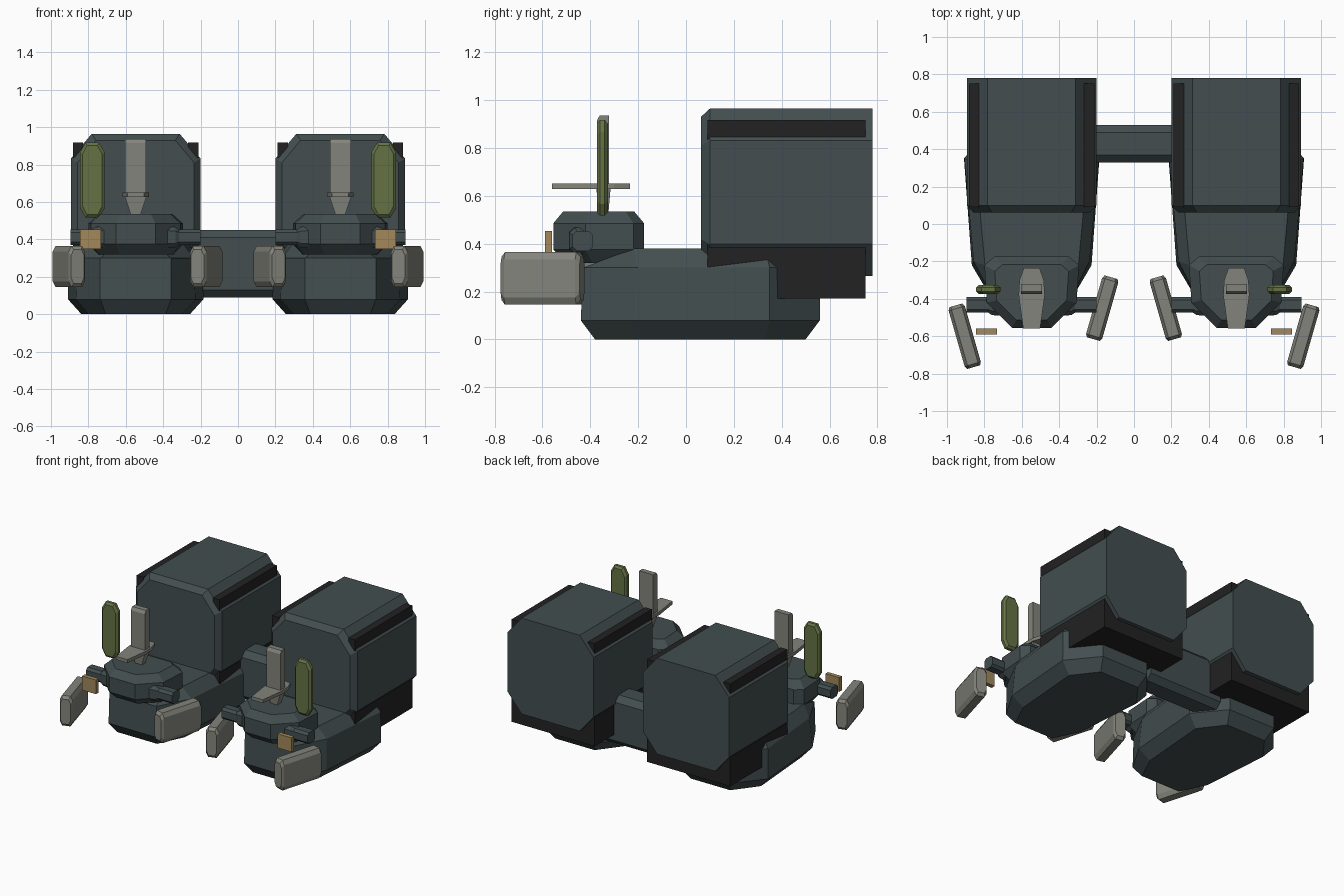
import bpy, bmesh, math
from mathutils import Matrix, Vector

if "Cube" in bpy.data.objects:
    bpy.data.objects.remove(bpy.data.objects["Cube"])

CX = 0.547  # centre line of one of the two units


def mat(name, rgb):
    m = bpy.data.materials.new(name)
    m.diffuse_color = (*rgb, 1)
    m.use_nodes = True
    m.node_tree.nodes["Principled BSDF"].inputs["Base Color"].default_value = m.diffuse_color
    return m


SLATE = mat("dark_slate", (0.056, 0.076, 0.079))
BLACK = mat("black", (0.016, 0.016, 0.016))
GREY = mat("warm_grey", (0.23, 0.23, 0.20))
GREEN = mat("olive_green", (0.13, 0.17, 0.06))
GOLD = mat("ochre", (0.36, 0.25, 0.105))


def finish(name, bm, material, mirror=True):
    bmesh.ops.recalc_face_normals(bm, faces=bm.faces[:])
    me = bpy.data.meshes.new(name)
    bm.to_mesh(me)
    bm.free()
    me.materials.append(material)
    ob = bpy.data.objects.new(name, me)
    bpy.context.collection.objects.link(ob)
    if mirror:  # second unit on the other side
        mod = ob.modifiers.new("mirror", 'MIRROR')
        mod.use_mirror_merge = False
    return ob


def loft(name, rings, material, mirror=True, matrix=None):
    """Skin rings of equal even length; caps are strips joining opposite points."""
    bm = bmesh.new()
    rows = [[bm.verts.new(p) for p in r] for r in rings]
    n = len(rows[0])
    for a, b in zip(rows, rows[1:]):
        for i in range(n):
            j = (i + 1) % n
            bm.faces.new((a[i], a[j], b[j], b[i]))
    for r in (rows[0], rows[-1]):
        for i in range(n // 2 - 1):
            bm.faces.new((r[i], r[i + 1], r[n - 2 - i], r[n - 1 - i]))
    if matrix:
        bm.transform(matrix)
    return finish(name, bm, material, mirror)


def plan(pts, cx=CX):
    """Ring from (half width, y, z) points, symmetric about cx."""
    return [(cx + w, y, z) for w, y, z in pts] + [(cx - w, y, z) for w, y, z in reversed(pts)]


def octagon(hx, hz, cx, cz):
    """Chamfered rectangle as (half x, chamfer) and (half z, chamfer)."""
    (a, ca), (b, cb) = hx, hz
    half = [(a - ca, -b), (a, -b + cb), (a, b - cb), (a - ca, b)]
    return [(cx + u, cz + v) for u, v in half] + [(cx - u, cz + v) for u, v in reversed(half)]


def box(name, lo, hi, material, mirror=True):
    (x0, y0, z0), (x1, y1, z1) = lo, hi
    ring = [(x0, y0), (x1, y0), (x1, y1), (x0, y1)]
    return loft(name, [[(x, y, z) for x, y in ring] for z in (z0, z1)], material, mirror)


# Boat-shaped lower hull
def hull_ring(pts, z):
    return plan([(w, y, z) for w, y in pts])


loft("hull", [
    hull_ring([(0.16, -0.38), (0.25, -0.19), (0.29, 0.33), (0.16, 0.50)], 0.0),
    hull_ring([(0.19, -0.44), (0.32, -0.22), (0.362, 0.35), (0.19, 0.56)], 0.08),
    hull_ring([(0.19, -0.43), (0.31, -0.20), (0.36, 0.35), (0.19, 0.56)], 0.30),
    plan([(0.17, -0.38, 0.315), (0.25, -0.22, 0.38), (0.30, 0.33, 0.38), (0.16, 0.50, 0.38)]),
], SLATE)

# Large rear container with chamfered edges and a bevelled front
outer = octagon((0.347, 0.112), (0.35, 0.133), CX, 0.615)
inner = octagon((0.312, 0.10), (0.315, 0.12), CX, 0.615)
loft("container", [[(x, y, z) for x, z in r]
                   for r, y in ((inner, 0.062), (outer, 0.10), (outer, 0.78))], SLATE)

# Black tray under the container and rails on its upper edges
box("container_tray", (0.212, 0.09, 0.17), (0.882, 0.75, 0.40), BLACK)
for side, x0, x1 in (("inner", 0.212, 0.266), ("outer", 0.828, 0.882)):
    box(side + "_rail", (x0, 0.09, 0.835), (x1, 0.75, 0.918), BLACK)

# Beam joining both units
beam = octagon((0.10, 0.04), (0.18, 0.04), 0.43, 0.27)
loft("connecting_beam", [[(x, y, z) for y, z in beam] for x in (-0.3, 0.3)], SLATE, False)

# Faceted turret
TURRET = [(0.105, -0.555), (0.24, -0.42), (0.253, -0.22), (0.20, -0.175)]


def turret_ring(s, z, dy=0.0):
    return plan([(w * s, -0.365 + (y + 0.365) * s + dy, z) for w, y in TURRET])


loft("turret", [turret_ring(0.82, 0.32, 0.02), turret_ring(1, 0.375),
                turret_ring(1, 0.485), turret_ring(0.78, 0.535)], SLATE)


# Arms with a thick shoulder at the turret
def arm(name, stations):
    rings = []
    for x, h in stations:
        rings.append([(x, y, z) for y, z in octagon((h, h * 0.4), (h, h * 0.4), -0.432, 0.412)])
    loft(name, rings, SLATE)


arm("inner_arm", [(0.40, 0.06), (0.335, 0.055), (0.315, 0.042), (0.20, 0.042)])
arm("outer_arm", [(0.69, 0.06), (0.76, 0.055), (0.78, 0.042), (0.895, 0.042)])


# Angled paddles, with chamfered edges and softened ends
def paddle(name, x, y, angle):
    big = octagon((0.045, 0.016), (0.11, 0.03), 0, 0)
    small = octagon((0.036, 0.014), (0.09, 0.03), 0, 0)
    rings = [[(u, t, v) for u, v in r]
             for r, t in ((small, -0.172), (big, -0.155), (big, 0.155), (small, 0.172))]
    m = Matrix.Translation(Vector((x, y, 0.255))) @ Matrix.Rotation(angle, 4, 'Z')
    loft(name, rings, GREY, matrix=m)


paddle("outer_paddle", 0.905, -0.60, math.radians(-16))
paddle("inner_paddle", 0.170, -0.45, math.radians(16))

# Upright green panel
big = octagon((0.066, 0.03), (0.2, 0.05), 0.779, 0.717)
small = octagon((0.052, 0.024), (0.185, 0.045), 0.779, 0.717)
loft("green_panel", [[(x, y, z) for x, z in r] for r, y in
                     ((small, -0.373), (big, -0.36), (big, -0.34), (small, -0.327))], GREEN)

# Small ochre block in front of the outer arm
box("ochre_block", (0.733, -0.59, 0.35), (0.845, -0.56, 0.453), GOLD)

# Mast: tapered foot, flat horizontal blade and upright plate
loft("mast_foot", [plan([(w, -0.345 - d, z), (w, -0.345 + d, z)])
                   for w, d, z in ((0.022, 0.02, 0.52), (0.06, 0.03, 0.635))], GREY)
BLADE = [(0.045, -0.56), (0.07, -0.38), (0.065, -0.30), (0.042, -0.235)]
loft("mast_blade", [plan([(w, y, z) for w, y in BLADE]) for z in (0.628, 0.652)], GREY)
loft("mast_plate", [plan([(0.056, y0, z), (0.056, y1, z)]) for y0, y1, z in
                    ((-0.373, -0.322, 0.64), (-0.373, -0.322, 0.915), (-0.36, -0.322, 0.937))], GREY)
